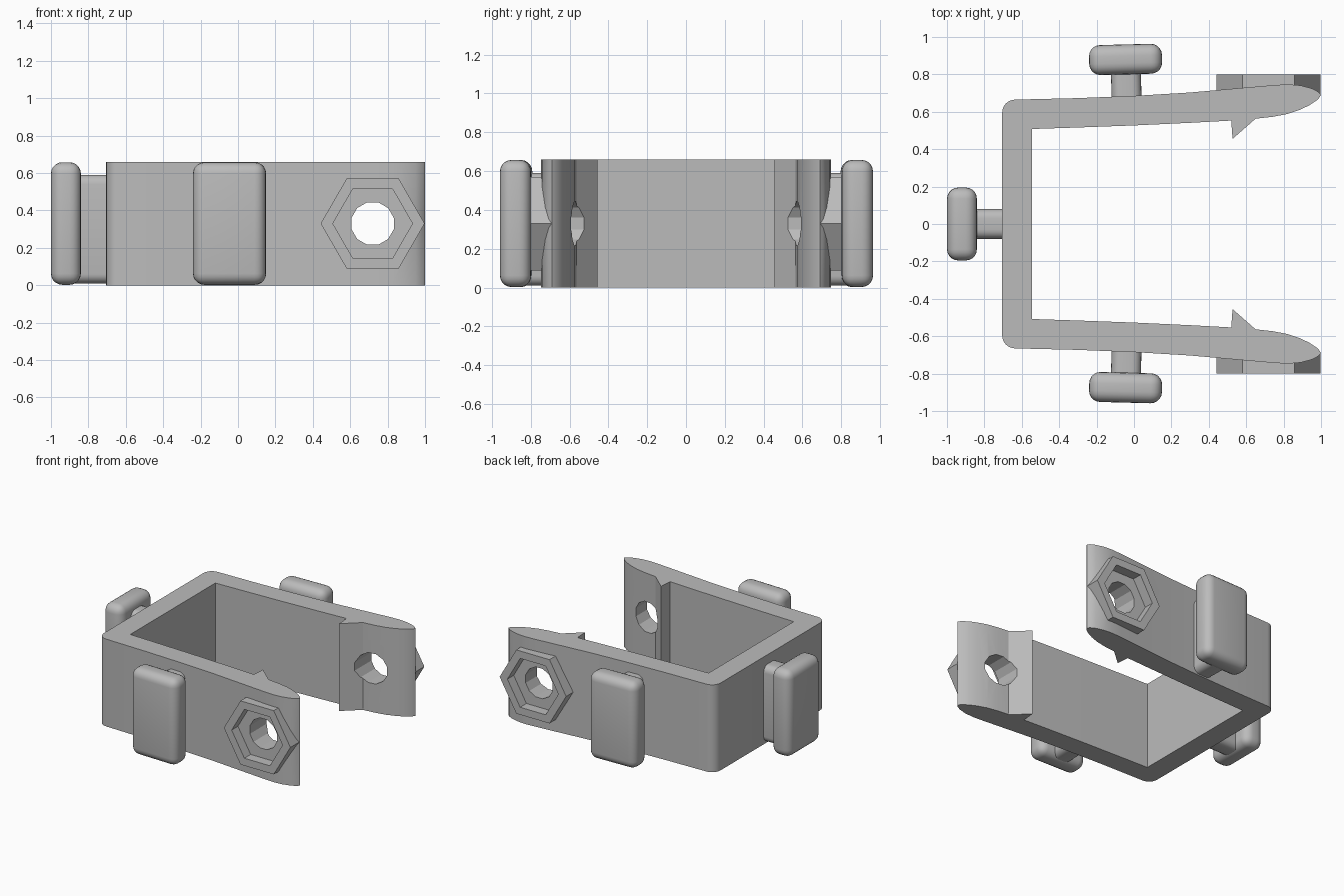
import bpy, bmesh, math
from mathutils import Matrix, Vector

cube = bpy.data.objects.get("Cube")
if cube:
    bpy.data.objects.remove(cube, do_unlink=True)

HEIGHT = 0.66
HOLE_X, HOLE_Z = 0.72, 0.33

grey = bpy.data.materials.new("plain grey")
grey.use_nodes = True
grey.diffuse_color = (0.5, 0.5, 0.5, 1)
grey.node_tree.nodes["Principled BSDF"].inputs["Base Color"].default_value = (0.5, 0.5, 0.5, 1)


def make_object(name, bm):
    bmesh.ops.recalc_face_normals(bm, faces=bm.faces)
    mesh = bpy.data.meshes.new(name)
    bm.to_mesh(mesh)
    bm.free()
    mesh.materials.append(grey)
    ob = bpy.data.objects.new(name, mesh)
    bpy.context.collection.objects.link(ob)
    return ob


def activate(ob):
    bpy.ops.object.select_all(action='DESELECT')
    ob.select_set(True)
    bpy.context.view_layer.objects.active = ob


def smooth(ob, angle=30):
    activate(ob)
    bpy.ops.object.shade_smooth_by_angle(angle=math.radians(angle))


def prism(name, sides, radius, y0, y1, turn=0):
    """Prism along y, centred on the bolt axis."""
    bm = bmesh.new()
    ring = []
    for i in range(sides):
        a = math.tau * i / sides + turn
        ring.append(bm.verts.new((HOLE_X + radius * math.cos(a), y0,
                                  HOLE_Z + radius * math.sin(a))))
    face = bm.faces.new(ring)
    new = bmesh.ops.extrude_face_region(bm, geom=[face])["geom"]
    bmesh.ops.translate(bm, vec=(0, y1 - y0, 0),
                        verts=[v for v in new if isinstance(v, bmesh.types.BMVert)])
    return make_object(name, bm)


def boolean(target, tool, operation):
    mod = target.modifiers.new("cut", 'BOOLEAN')
    mod.object, mod.operation, mod.solver = tool, operation, 'EXACT'
    activate(target)
    bpy.ops.object.modifier_apply(modifier=mod.name)
    bpy.data.objects.remove(tool, do_unlink=True)


def rounded_box(name, size, centre, radius, matrix, along=None):
    """Box with rounded edges; with `along`, only edges on that axis are rounded."""
    bm = bmesh.new()
    bmesh.ops.create_cube(bm, size=1)
    bmesh.ops.scale(bm, vec=size, verts=bm.verts)
    edges = [e for e in bm.edges if along is None or
             abs((e.verts[0].co - e.verts[1].co)[along]) > 0.001]
    bmesh.ops.bevel(bm, geom=edges, offset=radius, segments=5, profile=0.5, affect='EDGES')
    bmesh.ops.translate(bm, vec=centre, verts=bm.verts)
    bmesh.ops.transform(bm, matrix=matrix, verts=bm.verts)
    smooth(make_object(name, bm), 40)


# U-shaped clamp: half profile from the back wall, round the arm tip, to the inner corner
R = 0.07
half = [(-0.705 + R - R * math.cos(a), 0.665 - R + R * math.sin(a))
        for a in (math.pi / 2 * i / 6 for i in range(7))]
half += [(-0.3, 0.673), (0, 0.685), (0.3, 0.703), (0.58, 0.728), (0.74, 0.742), (0.82, 0.747),
         (0.89, 0.741), (0.95, 0.725), (0.985, 0.707), (1.0, 0.69), (0.985, 0.667),
         (0.94, 0.636), (0.89, 0.612), (0.82, 0.588), (0.74, 0.573), (0.65, 0.563),
         (0.527, 0.455), (0.52, 0.553), (0.3, 0.541), (0, 0.527), (-0.3, 0.516),
         (-0.545, 0.508)]
bm = bmesh.new()
outline = half + [(x, -y) for x, y in reversed(half)]
face = bm.faces.new([bm.verts.new((x, y, 0)) for x, y in outline])
new = bmesh.ops.extrude_face_region(bm, geom=[face])["geom"]
bmesh.ops.translate(bm, vec=(0, 0, HEIGHT),
                    verts=[v for v in new if isinstance(v, bmesh.types.BMVert)])
clamp = make_object("clamp_frame", bm)

# Hexagonal nut pockets on both arms, then the bolt hole through them
for side in (-1, 1):
    boolean(clamp, prism("nut_boss", 6, 0.278, side * 0.69, side * 0.8), 'UNION')
for side in (-1, 1):
    boolean(clamp, prism("nut_recess", 6, 0.213, side * 0.725, side * 0.9), 'DIFFERENCE')
boolean(clamp, prism("bolt_hole", 12, 0.117, -1, 1, math.pi / 12), 'DIFFERENCE')
smooth(clamp, 25)

# T-shaped lugs, modelled pointing along +y and turned into place
tilt = math.radians(1.5)
lugs = {"left": (Vector((-0.045, -0.875, 0)), math.pi - tilt),
        "right": (Vector((-0.045, 0.88, 0)), tilt),
        "back": (Vector((-0.92, 0, 0)), math.pi / 2)}
names = {"left": "front_lug", "right": "rear_lug", "back": "end_lug"}
for key, (place, turn) in lugs.items():
    m = Matrix.Translation(place) @ Matrix.Rotation(turn, 4, 'Z')
    rounded_box(names[key] + "_head", (0.39, 0.16, 0.655), (0, 0, 0.33), 0.06, m)
    rounded_box(names[key] + "_stem", (0.16, 0.24, 0.58), (0, -0.14, 0.3), 0.05, m, along=1)
